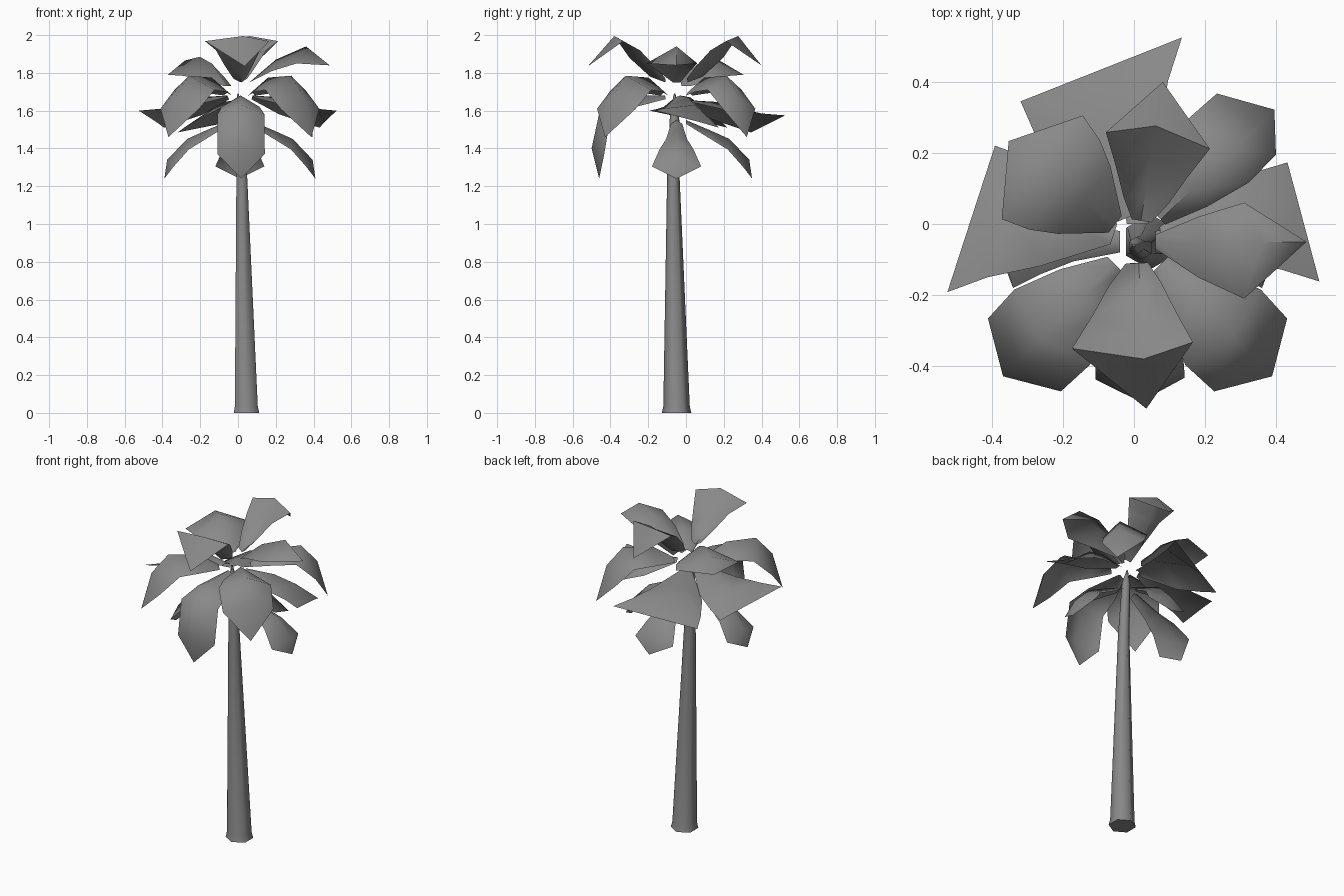
import bpy, bmesh, math
from mathutils import Vector

if "Cube" in bpy.data.objects:
    bpy.data.objects.remove(bpy.data.objects["Cube"])

CENTRE = Vector((0.01, -0.05, 0))

grey = bpy.data.materials.new("grey")
grey.diffuse_color = (0.25, 0.25, 0.25, 1)
grey.use_nodes = True
grey.node_tree.nodes["Principled BSDF"].inputs["Base Color"].default_value = grey.diffuse_color


def finish(name, bm, angle):
    me = bpy.data.meshes.new(name)
    bm.to_mesh(me)
    bm.free()
    me.materials.append(grey)
    ob = bpy.data.objects.new(name, me)
    bpy.context.collection.objects.link(ob)
    bpy.ops.object.select_all(action='DESELECT')
    ob.select_set(True)
    bpy.context.view_layer.objects.active = ob
    bpy.ops.object.shade_smooth_by_angle(angle=math.radians(angle))


def frond(name, degrees, rows, tip=None, flip=1, scale=1.0, lift=0.0, left=1.0, right=1.0):
    """rows: (edge reach, middle reach, middle z, left width, left z, right width, right z)"""
    a = math.radians(degrees)
    out = Vector((math.cos(a), math.sin(a), 0)) * scale
    side = Vector((-math.sin(a), math.cos(a), 0)) * flip * scale
    bm = bmesh.new()

    def point(r, s, z):
        return bm.verts.new(CENTRE + out * r + side * s + Vector((0, 0, z + lift)))

    grid = [(point(re, l * left, zl), point(rm, 0, zm), point(re, -w * right, zr))
            for re, rm, zm, l, zl, w, zr in rows]
    for p, q in zip(grid, grid[1:]):
        for i in (0, 1):
            bm.faces.new((p[i], q[i], q[i + 1], p[i + 1]))
    if tip:
        t = point(tip[0], 0, tip[1])
        for i in (0, 1):
            bm.faces.new((grid[-1][i], t, grid[-1][i + 1]))
    bmesh.ops.recalc_face_normals(bm, faces=bm.faces)
    if sum(f.normal.z * f.calc_area() for f in bm.faces) < 0:
        bmesh.ops.reverse_faces(bm, faces=bm.faces)
    finish(name, bm, 75)


def even(*rows):
    """Symmetric rows: (edge reach, middle reach, middle z, half width, edge z)"""
    return [(re, rm, zm, w, ze, w, ze) for re, rm, zm, w, ze in rows]


# Trunk: tapering, slightly leaning hexagonal column with a pointed top
bm = bmesh.new()
rings = []
for x, y, z, r in ((.045, -.05, 0, .078), (.044, -.05, .035, .07),
                   (.02, -.067, 1.25, .033), (.008, -.06, 1.6, .024), (.0, -.06, 1.69, .004)):
    rings.append([bm.verts.new((x + r * math.cos((k + .5) * math.pi / 3),
                                y + r * math.sin((k + .5) * math.pi / 3), z)) for k in range(6)])
for p, q in zip(rings, rings[1:]):
    for k in range(6):
        n = (k + 1) % 6
        bm.faces.new((p[k], p[n], q[n], q[k]))
bm.faces.new(rings[0][::-1])
bm.faces.new(rings[-1])
finish("trunk", bm, 65)

# Top fronds: cupped, rising blades with bent-over tips
rising = even((.06, .06, 1.75, .03, 1.77), (.12, .14, 1.78, .07, 1.84),
              (.20, .25, 1.88, .11, 1.92), (.29, .33, 1.995, .16, 1.968))
frond("top_frond_front", -87, rising, (.47, 1.835), left=.88, right=1.25)
frond("top_frond_back", 81, rising, (.455, 1.84), left=.85, right=1)
frond("top_frond_right", 0, [(.05, .05, 1.75, .02, 1.75, .02, 1.75), (.17, .19, 1.87, .07, 1.81, .10, 1.81),
                             (.30, .35, 1.94, .11, 1.85, .16, 1.85)], (.475, 1.84))

# Back left frond: broad and only slightly drooping
frond("upper_frond_back_left", 142, even((.08, .08, 1.73, .03, 1.73), (.19, .19, 1.85, .12, 1.77),
                                         (.26, .27, 1.885, .16, 1.785), (.34, .37, 1.865, .185, 1.79)),
      (.46, 1.79))

# Diagonal fronds: arch up, then drop to a point
arching = even((.09, .09, 1.7, .03, 1.68), (.21, .21, 1.775, .1, 1.70),
               (.34, .38, 1.785, .15, 1.71), (.45, .475, 1.68, .145, 1.61))
for name, deg, right in (("front_right", -45, 1), ("front_left", 225, 1), ("back_right", 44, .65)):
    frond("arching_frond_" + name, deg, arching, (.535, 1.46), right=right)

# Flat fronds: skewed blades with a wide straight end
blade = [(.07, .07, 1.68, .03, 1.67, .03, 1.66),
         (.24, .24, 1.67, .15, 1.62, .11, 1.58),
         (.37, .37, 1.63, .225, 1.61, .13, 1.54),
         (.465, .465, 1.54, .3, 1.6, .133, 1.51)]
frond("flat_frond_left", 162, blade)
frond("flat_frond_right", 15, blade, flip=-1, left=.8, right=.8)
frond("flat_frond_back", 111.6, blade, flip=-1, scale=1.05, lift=-.025, left=1.04, right=1.15)

# Low fronds: narrow stalks widening into hanging tips
hanging = even((.05, .05, 1.55, .03, 1.53), (.18, .18, 1.495, .055, 1.45),
               (.27, .28, 1.45, .09, 1.395), (.35, .385, 1.34, .13, 1.305))
for name, deg in (("left", 180), ("right", 0), ("back", 90)):
    frond("low_frond_" + name, deg, hanging, (.4, 1.24))
frond("low_frond_front", -89, even((.06, .06, 1.68, .03, 1.66), (.22, .22, 1.68, .1, 1.62),
                                   (.35, .40, 1.63, .125, 1.58), (.385, .45, 1.4, .125, 1.37)), (.41, 1.24))
